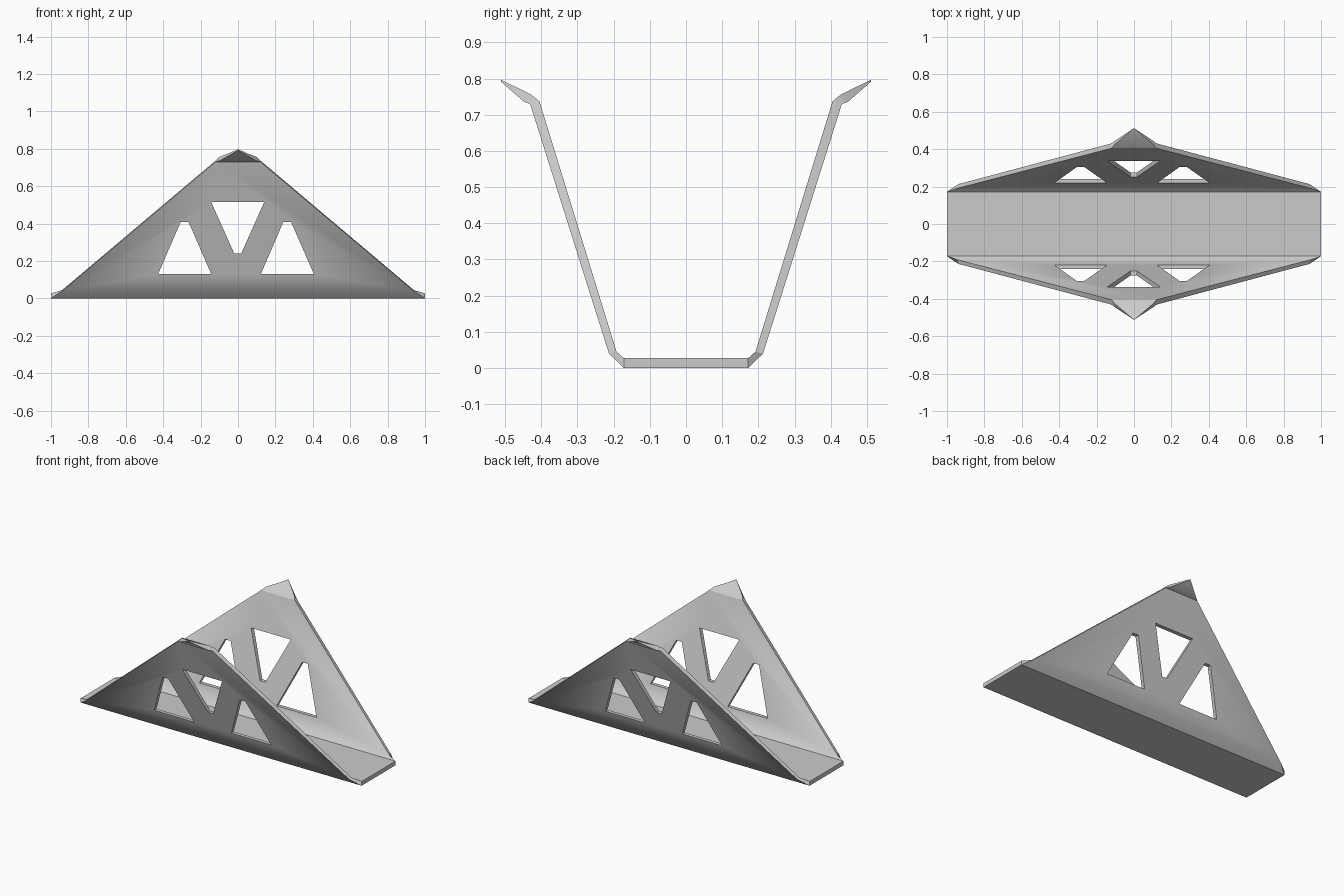
import bpy, bmesh, math

if "Cube" in bpy.data.objects:
    bpy.data.objects.remove(bpy.data.objects["Cube"])

# Half cross-section: (half length x, outer y, outer z, inner y, inner z)
HALF = [
    (1.00, 0.172, 0.000, 0.172, 0.027),   # base edge
    (0.94, 0.213, 0.040, 0.192, 0.045),   # bend into side wall
    (0.12, 0.431, 0.730, 0.405, 0.737),   # top of side wall
    (0.10, 0.447, 0.735, 0.428, 0.756),   # flap root
    (0.00, 0.512, 0.792, 0.512, 0.797),   # flap tip
]
stations = [(x, -oy, oz, -iy, iz) for x, oy, oz, iy, iz in reversed(HALF)] + HALF


def make_object(name, bm):
    bmesh.ops.remove_doubles(bm, verts=bm.verts, dist=1e-4)
    bmesh.ops.recalc_face_normals(bm, faces=bm.faces)
    mesh = bpy.data.meshes.new(name)
    bm.to_mesh(mesh)
    bm.free()
    ob = bpy.data.objects.new(name, mesh)
    bpy.context.collection.objects.link(ob)
    return ob


# Folded tray: one ring per station, joined into a closed sheet
bm = bmesh.new()
rings = []
for i, (x, oy, oz, iy, iz) in enumerate(stations):
    tip = i in (0, len(stations) - 1)
    if tip:
        o, n = bm.verts.new((0, oy, oz)), bm.verts.new((0, iy, iz))
        rings.append([o, o, n, n])
    else:
        rings.append([bm.verts.new(c) for c in
                      ((-x, oy, oz), (x, oy, oz), (x, iy, iz), (-x, iy, iz))])
for a, b in zip(rings, rings[1:]):
    for k in range(4):
        quad = [a[k], a[(k + 1) % 4], b[(k + 1) % 4], b[k]]
        unique = list(dict.fromkeys(quad))
        if len(unique) > 2:
            bm.faces.new(unique)
tray = make_object("folded_side_tray", bm)

# Truss openings, cut straight through both walls
OPENINGS = [
    [(-0.427, 0.13), (-0.143, 0.13), (-0.265, 0.41), (-0.306, 0.41)],
    [(0.122, 0.13), (0.406, 0.13), (0.283, 0.41), (0.243, 0.41)],
    [(-0.02, 0.24), (0.017, 0.24), (0.140, 0.515), (-0.143, 0.515)],
]
bm = bmesh.new()
for outline in OPENINGS:
    face = bm.faces.new([bm.verts.new((x, -0.8, z)) for x, z in outline])
    out = bmesh.ops.extrude_face_region(bm, geom=[face])
    moved = [v for v in out["geom"] if isinstance(v, bmesh.types.BMVert)]
    bmesh.ops.translate(bm, verts=moved, vec=(0, 1.6, 0))
cutter = make_object("opening_cutter", bm)
cutter.hide_render = True

mod = tray.modifiers.new("openings", "BOOLEAN")
mod.operation = "DIFFERENCE"
mod.solver = "EXACT"
mod.object = cutter
bpy.context.view_layer.objects.active = tray
tray.select_set(True)
bpy.ops.object.modifier_apply(modifier=mod.name)
bpy.data.objects.remove(cutter)

bpy.ops.object.shade_smooth_by_angle(angle=math.radians(33))
